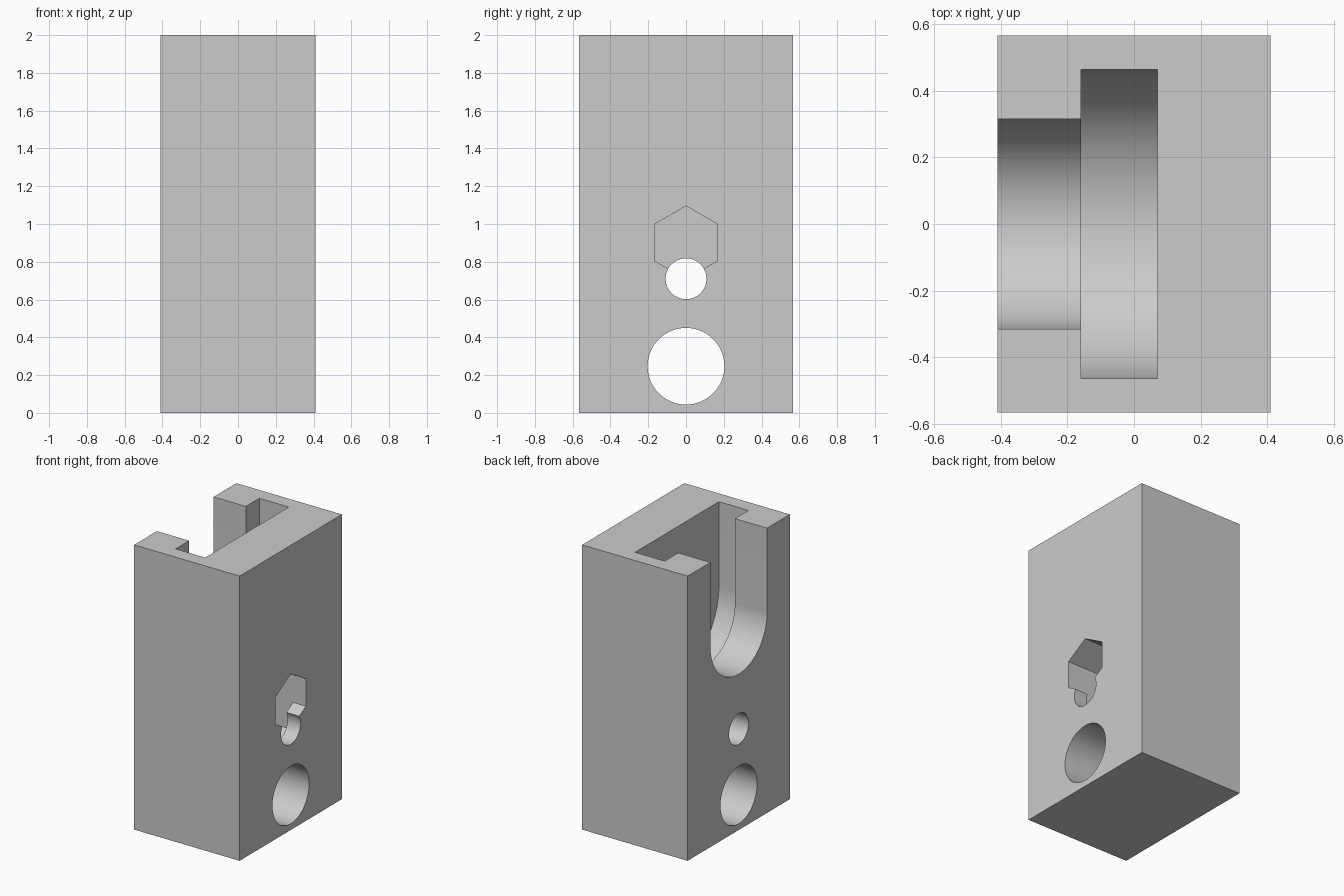
import bpy
import bmesh
from math import pi, sin, cos, radians

old = bpy.data.objects.get("Cube")
if old:
    bpy.data.objects.remove(old, do_unlink=True)

grey = bpy.data.materials.new("plain_grey")
grey.use_nodes = True
colour = (0.6, 0.6, 0.6, 1)
grey.diffuse_color = colour
grey.node_tree.nodes["Principled BSDF"].inputs["Base Color"].default_value = colour


def prism(name, profile, x0, x1):
    """Extrude a (y, z) profile along x."""
    bm = bmesh.new()
    face = bm.faces.new([bm.verts.new((x0, y, z)) for y, z in profile])
    out = bmesh.ops.extrude_face_region(bm, geom=[face])
    moved = [v for v in out["geom"] if isinstance(v, bmesh.types.BMVert)]
    bmesh.ops.translate(bm, verts=moved, vec=(x1 - x0, 0, 0))
    bmesh.ops.recalc_face_normals(bm, faces=bm.faces)
    mesh = bpy.data.meshes.new(name)
    bm.to_mesh(mesh)
    bm.free()
    mesh.materials.append(grey)
    ob = bpy.data.objects.new(name, mesh)
    bpy.context.collection.objects.link(ob)
    return ob


def arc(r, z, start=0, sweep=2 * pi, n=96, closed=True):
    steps = n if closed else n + 1
    angles = [start + sweep * i / n for i in range(steps)]
    return [(r * cos(a), z + r * sin(a)) for a in angles]


def u_shape(r, z, top):
    return arc(r, z, pi, pi, 64, False) + [(r, top), (-r, top)]


# Main block
W, D, H = 0.41, 0.567, 2.0
block = prism("holder_block", [(-D, 0), (D, 0), (D, H), (-D, H)], -W, W)

# Nut pocket: hexagonal entry, then a channel leading down to the bolt hole
nut_r, entry_z, bolt_z = 0.193, 0.902, 0.71
entry = arc(nut_r, entry_z, pi / 2, n=6)
lower = arc(nut_r, bolt_z, pi / 2, n=6)
channel = entry[:2] + lower[2:5] + entry[5:]

cutters = [
    prism("wide_slot_cutter", u_shape(0.465, 1.41, 2.3), -0.16, 0.07),
    prism("narrow_slot_cutter", u_shape(0.315, 1.41, 2.2), -0.6, -0.05),
    prism("large_hole_cutter", arc(0.203, 0.247), -0.6, 0.6),
    prism("nut_channel_cutter", channel, 0.12, 0.31),
    prism("nut_entry_cutter", entry, 0.25, 0.6),
    prism("bolt_hole_cutter", arc(0.108, bolt_z), -0.6, 0.6),
]

# Cut the openings and remove the helpers
bpy.ops.object.select_all(action="DESELECT")
block.select_set(True)
bpy.context.view_layer.objects.active = block
for cutter in cutters:
    cutter.hide_render = True
    mod = block.modifiers.new(cutter.name, "BOOLEAN")
    mod.operation = "DIFFERENCE"
    mod.solver = "EXACT"
    mod.object = cutter
    bpy.ops.object.modifier_apply(modifier=mod.name)
    bpy.data.objects.remove(cutter, do_unlink=True)

bpy.ops.object.shade_smooth_by_angle(angle=radians(30))
